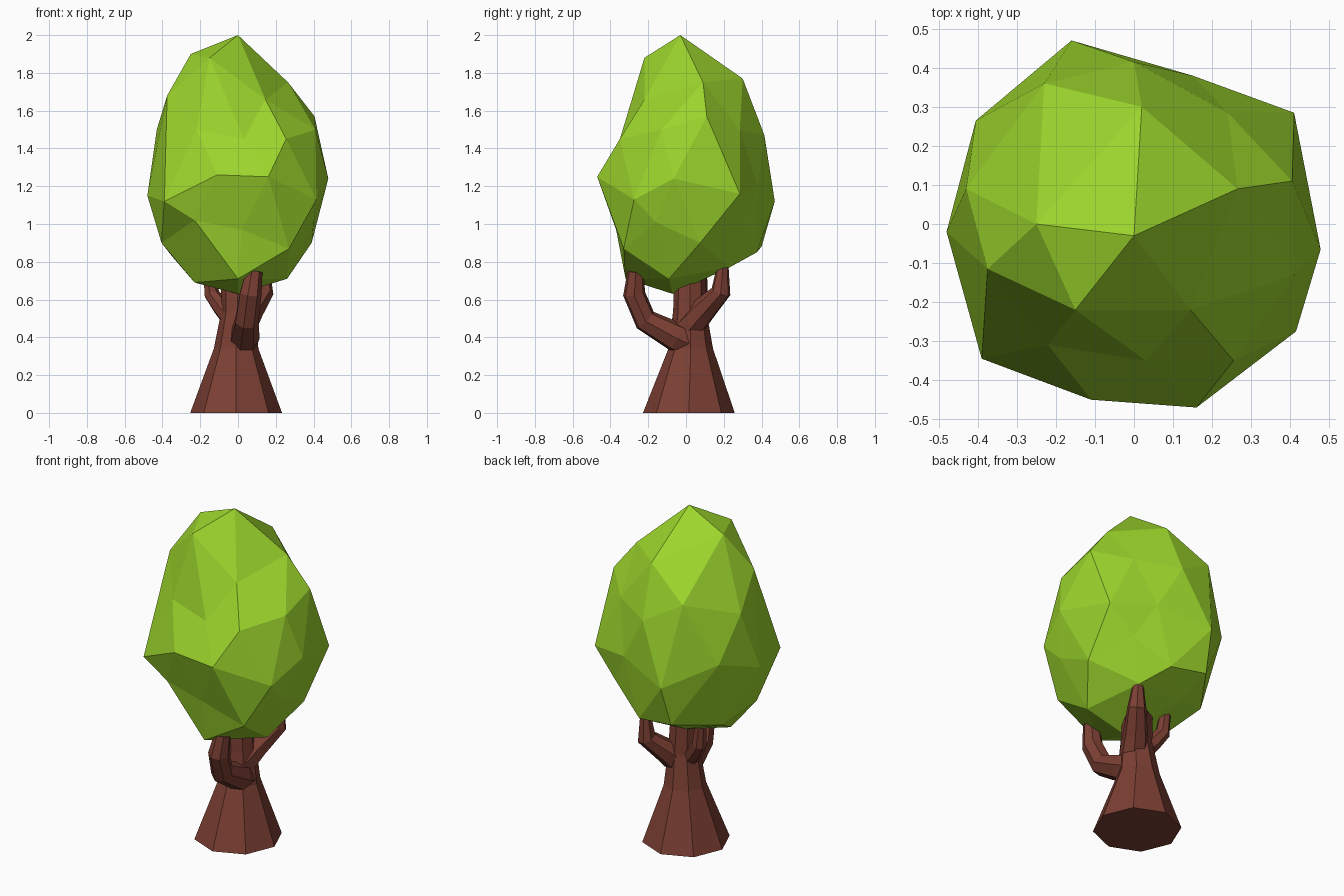
import bpy, bmesh, math
from mathutils import Vector

if "Cube" in bpy.data.objects:
    bpy.data.objects.remove(bpy.data.objects["Cube"])


def material(name, color):
    m = bpy.data.materials.new(name)
    m.diffuse_color = color
    m.use_nodes = True
    m.node_tree.nodes["Principled BSDF"].inputs["Base Color"].default_value = m.diffuse_color
    return m


bark = material("bark", (0.2, 0.05, 0.033, 1))
leaf = material("leaf", (0.33, 0.66, 0.025, 1))


def add_object(name, bm, mat):
    bmesh.ops.recalc_face_normals(bm, faces=bm.faces)
    mesh = bpy.data.meshes.new(name)
    bm.to_mesh(mesh)
    bm.free()
    mesh.materials.append(mat)
    ob = bpy.data.objects.new(name, mesh)
    bpy.context.collection.objects.link(ob)
    return ob


def tube(name, path, sides, upright=False):
    """Faceted tube through (x, y, z, radius) stations, capped at both ends."""
    bm = bmesh.new()
    pts = [Vector(p[:3]) for p in path]
    rings = []
    for i, p in enumerate(pts):
        t = (pts[min(i + 1, len(pts) - 1)] - pts[max(i - 1, 0)]).normalized()
        if upright:
            t = Vector((0, 0, 1))
        turn = Vector((0, 0, 1)).rotation_difference(t)
        ring = []
        for k in range(sides):
            a = math.tau * k / sides
            ring.append(bm.verts.new(p + turn @ (Vector((math.cos(a), math.sin(a), 0)) * path[i][3])))
        rings.append(ring)
    for lo, hi in zip(rings, rings[1:]):
        for k in range(sides):
            n = (k + 1) % sides
            bm.faces.new((lo[k], lo[n], hi[n], hi[k]))
    bm.faces.new(rings[0][::-1])
    bm.faces.new(rings[-1])
    return add_object(name, bm, bark)


# Flared trunk and its three branches
tube("trunk", [(-.01, .015, 0, .243), (-.01, .025, .34, .118),
               (0, .02, .54, .088), (-.01, .02, .8, .08)], 8, upright=True)
tube("front_branch", [(.02, .03, .37, .08), (.035, -.05, .4, .08), (.045, -.215, .49, .064),
                      (.065, -.275, .63, .06), (.085, -.265, .75, .045)], 7)
tube("back_right_branch", [(.02, .02, .46, .08), (.065, .09, .54, .07),
                           (.135, .185, .64, .054), (.135, .198, .81, .026)], 7)
tube("back_left_branch", [(-.03, .02, .5, .06), (-.09, .05, .56, .048),
                          (-.14, .075, .63, .042), (-.155, .08, .75, .032)], 7)

# Crown: icosphere whose rings (top to bottom, anticlockwise) are pulled to an irregular shape
crown_rings = [
    [(0, -.03, 2)],
    [(.265, .09, 1.75), (.02, .3, 1.77), (-.25, 0, 1.9), (-.15, -.22, 1.88), (.145, -.22, 1.66)],
    [(.405, .11, 1.57), (.24, .285, 1.5), (0, .415, 1.47), (-.23, .36, 1.6), (-.43, .09, 1.5),
     (-.375, -.115, 1.68), (-.22, -.31, 1.5), (.03, -.35, 1.45), (.255, -.35, 1.45), (.41, -.13, 1.5)],
    [(.41, .285, 1.16), (.15, .38, 1.2), (-.16, .47, 1.12), (-.405, .265, 1.25), (-.48, -.02, 1.15),
     (-.39, -.345, 1.12), (-.11, -.45, 1.26), (.16, -.47, 1.25), (.415, -.275, 1.13), (.478, -.065, 1.24)],
    [(.39, .075, .9), (.26, .305, 1.0), (.05, .375, .85), (-.18, .4, .88), (-.35, .15, .83),
     (-.405, -.1, .9), (-.23, -.35, 1.02), (.02, -.37, .97), (.27, -.33, .87), (.4, -.16, 1.01)],
    [(.15, .23, .77), (-.15, .22, .78), (-.23, -.1, .69), (0, -.32, .71), (.26, -.09, .71)],
    [(0, -.07, .63)],
]
bm = bmesh.new()
bmesh.ops.create_icosphere(bm, subdivisions=2, radius=1)
verts = sorted(bm.verts, key=lambda v: -v.co.z)
# make the first upper five-way corner the zero angle
zero = min((math.atan2(v.co.y, v.co.x) % (math.tau / 5) for v in verts[1:6]))
start = 0
for ring in crown_rings:
    group = verts[start:start + len(ring)]
    start += len(ring)
    group.sort(key=lambda v: (math.atan2(v.co.y, v.co.x) - zero + .05) % math.tau)
    for v, p in zip(group, ring):
        v.co = p
add_object("crown", bm, leaf)
